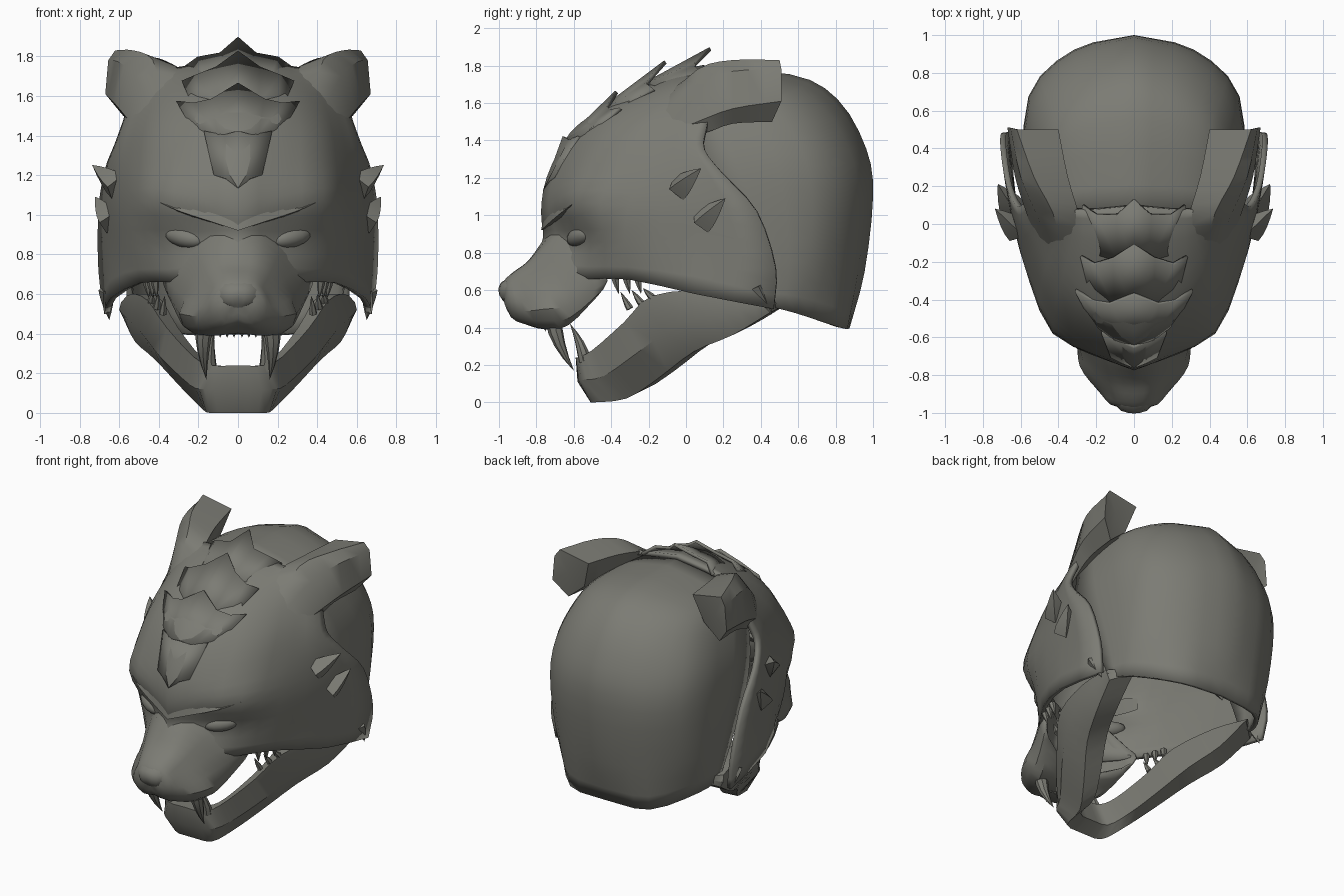
import bpy, bmesh
from mathutils import Vector, Matrix, Euler

if "Cube" in bpy.data.objects:
    bpy.data.objects.remove(bpy.data.objects["Cube"], do_unlink=True)

# One stone-grey colour for the whole helmet
COLOUR = (0.2, 0.2, 0.175, 1)
grey = bpy.data.materials.new("warm stone grey")
grey.use_nodes = True
grey.diffuse_color = COLOUR
shader = next(n for n in grey.node_tree.nodes if n.type == "BSDF_PRINCIPLED")
shader.inputs["Base Color"].default_value = COLOUR
shader.inputs["Roughness"].default_value = 0.7


def spline(points, steps):
    """Resample a path with a Catmull-Rom curve; one step keeps it straight."""
    pts = [Vector(p) for p in points]
    if steps == 1:
        return pts
    ext = [2 * pts[0] - pts[1]] + pts + [2 * pts[-1] - pts[-2]]
    out = []
    for a, b, c, d in zip(ext, ext[1:], ext[2:], ext[3:]):
        for i in range(steps):
            t = i / steps
            out.append(b + (c - a) * t / 2 + (a - b * 2.5 + c * 2 - d / 2) * t * t
                       + (b * 3 - a - c * 3 + d) * t ** 3 / 2)
    return out + [pts[-1]]


def finish(name, bm, thickness=0, angle=0.6):
    """Turn a half mesh into a mirrored, shaded object."""
    bmesh.ops.remove_doubles(bm, verts=bm.verts, dist=0.0005)
    bmesh.ops.recalc_face_normals(bm, faces=bm.faces)
    mesh = bpy.data.meshes.new(name)
    bm.to_mesh(mesh)
    bm.free()
    mesh.materials.append(grey)
    obj = bpy.data.objects.new(name, mesh)
    bpy.context.collection.objects.link(obj)
    mirror = obj.modifiers.new("mirror", "MIRROR")
    mirror.merge_threshold = 0.002
    if thickness:
        shell = obj.modifiers.new("shell", "SOLIDIFY")
        shell.thickness = thickness
        shell.offset = 0
    bpy.ops.object.select_all(action="DESELECT")
    obj.select_set(True)
    bpy.context.view_layer.objects.active = obj
    bpy.ops.object.shade_smooth_by_angle(angle=angle)
    return obj


def loft(name, curves, along=3, across=3, thickness=0, cap=False, closed=False):
    """Skin a surface over a few profile curves."""
    lines = [spline(c, along) for c in curves]
    if cap:
        centre = sum((l[-1] for l in lines), Vector()) / len(lines)
        lines = [l + [centre] for l in lines]
    if closed:
        lines.append(lines[0])
    rows = [spline(r, across) for r in zip(*lines)]
    bm = bmesh.new()
    grid = [[bm.verts.new(p) for p in row] for row in rows]
    for r, s in zip(grid, grid[1:]):
        for i in range(len(r) - 1):
            bm.faces.new((r[i], r[i + 1], s[i + 1], s[i]))
    return finish(name, bm, thickness)


def spike(name, root, tip, radius, sides=8, bend=(0, 0, 0)):
    """Curved tapering fang, tooth or tuft."""
    root, tip, bend = Vector(root), Vector(tip), Vector(bend)
    turn = (tip - root).to_track_quat("Z", "Y")
    bm = bmesh.new()
    bmesh.ops.create_circle(bm, cap_ends=True, radius=radius, segments=sides)
    edge = list(bm.edges)
    for i in range(1, 5):
        t = i / 4
        new = bmesh.ops.extrude_edge_only(bm, edges=edge)["geom"]
        verts = [g for g in new if isinstance(g, bmesh.types.BMVert)]
        edge = [g for g in new if isinstance(g, bmesh.types.BMEdge)]
        for v in verts:
            flat = Vector((v.co.x, v.co.y, 0)).normalized() * radius * (1.02 - t ** 1.5)
            v.co = flat + Vector((0, 0, t * (tip - root).length))
    for v in bm.verts:
        t = v.co.z / (tip - root).length
        v.co = root + turn @ v.co + bend * 4 * t * (1 - t)
    return finish(name, bm)


def ball(name, place, size, turn=(0, 0, 0)):
    bm = bmesh.new()
    matrix = Matrix.LocRotScale(Vector(place), Euler(turn), Vector(size))
    bmesh.ops.create_uvsphere(bm, u_segments=16, v_segments=10, radius=1, matrix=matrix)
    return finish(name, bm)


# Face mask: profiles from bottom to top, running from centre to rear edge
face_centre = [(0, -.8, .72), (0, -.75, .88), (0, -.76, 1.02), (0, -.73, 1.2),
               (0, -.61, 1.43), (0, -.42, 1.57), (0, -.1, 1.74), (0, .1, 1.79)]
face_eye = [(.2, -.68, .68), (.2, -.61, .86), (.2, -.68, 1.04), (.2, -.65, 1.2),
            (.2, -.53, 1.42), (.2, -.37, 1.57), (.2, -.08, 1.71), (.2, .08, 1.75)]
face_brow = [(.32, -.53, .66), (.37, -.5, .86), (.42, -.57, 1.07), (.41, -.5, 1.25),
             (.4, -.38, 1.42), (.36, -.24, 1.56), (.32, -.05, 1.68), (.32, .08, 1.73)]
face_side = [(.48, -.3, .66), (.52, -.32, .86), (.54, -.3, 1.05), (.54, -.2, 1.25),
             (.51, -.12, 1.42), (.47, -.04, 1.55), (.42, .02, 1.66), (.4, .1, 1.74)]
face_cheek = [(.63, .05, .58), (.63, .06, .85), (.64, .06, 1.05), (.62, .03, 1.24),
              (.58, 0, 1.38), (.54, .04, 1.5), (.5, .08, 1.62), (.45, .15, 1.72)]
face_edge = [(.66, .47, .5), (.69, .48, .72), (.69, .38, 1.02), (.66, .2, 1.22),
             (.61, .1, 1.35), (.57, .11, 1.46), (.53, .14, 1.58), (.47, .2, 1.7)]
loft("face_mask", [face_centre, face_eye, face_brow, face_side, face_cheek, face_edge],
     3, 2, thickness=.03)

# Rear skull shell, open at the bottom
skull_centre = [(0, .86, .4), (0, .94, .7), (0, .985, 1.1), (0, .95, 1.35),
                (0, .8, 1.61), (0, .55, 1.74), (0, .02, 1.76)]
skull_back = [(.3, .82, .4), (.3, .87, .7), (.31, .91, 1.1), (.3, .86, 1.35),
              (.28, .72, 1.57), (.26, .5, 1.69), (.25, .02, 1.7)]
skull_side = [(.5, .58, .48), (.53, .65, .75), (.545, .67, 1.1), (.53, .62, 1.33),
              (.47, .5, 1.53), (.42, .36, 1.62), (.38, .02, 1.64)]
skull_front = [(.54, .42, .52), (.56, .32, .75), (.57, .18, 1.05), (.55, .1, 1.27),
               (.5, .05, 1.45), (.45, 0, 1.55), (.4, -.02, 1.6)]
loft("skull_shell", [skull_centre, skull_back, skull_side, skull_front], 3, 3, thickness=.03)

# Muzzle: profiles from nose tip to the cheeks, top centre round to bottom centre
nose_tip = [(0, -.975, .58)]
muzzle = [
    [(0, -.97, .64), (0, -.92, .69), (0, -.84, .75), (0, -.76, .86), (0, -.7, .95)],
    [(.07, -.96, .63), (.09, -.91, .68), (.11, -.83, .74), (.13, -.71, .86), (.14, -.6, .94)],
    [(.12, -.95, .57), (.15, -.89, .59), (.19, -.8, .63), (.26, -.64, .7), (.35, -.48, .74)],
    [(.1, -.95, .51), (.2, -.86, .49), (.28, -.75, .5), (.3, -.62, .52), (.37, -.42, .65)],
    [(.06, -.93, .46), (.14, -.84, .42), (.19, -.74, .4), (.23, -.63, .42), (.3, -.48, .57)],
    [(0, -.94, .48), (0, -.88, .44), (0, -.78, .41), (0, -.69, .42), (0, -.6, .45)],
]
loft("muzzle", [nose_tip + curve for curve in muzzle], 3, 2, thickness=.015)

# Nose pad tapering down to the lip
loft("nose_pad", [
    [(0, -.9, .69), (.06, -.91, .685), (.12, -.88, .65)],
    [(0, -.99, .64), (.07, -.98, .63), (.135, -.92, .6)],
    [(0, -1, .58), (.06, -.985, .56), (.11, -.92, .55)],
    [(0, -.96, .52), (.03, -.95, .52), (.07, -.9, .52)],
], 2, 2, cap=True)

# Brow ridge and eyes
loft("brow_ridge", [
    [(0, -.775, .92), (.15, -.72, .97), (.3, -.66, 1.02), (.43, -.58, 1.08)],
    [(0, -.75, 1.04), (.15, -.7, 1.09), (.3, -.6, 1.13), (.44, -.49, 1.14)],
    [(0, -.7, .93), (.15, -.6, .95), (.3, -.53, .98), (.43, -.48, 1.05)],
], 2, 1, cap=True, closed=True)
ball("eye", (.27, -.57, .885), (.11, .05, .05), (0, -.2, .5))

# Ears: squared horns sweeping back from the forehead
loft("ear", [
    [(.27, -.14, 1.64), (.29, .04, 1.73), (.35, .25, 1.77), (.4, .5, 1.79)],
    [(.38, -.14, 1.58), (.43, .06, 1.78), (.53, .25, 1.83), (.62, .5, 1.83)],
    [(.44, -.14, 1.53), (.52, .06, 1.7), (.6, .25, 1.77), (.655, .51, 1.78)],
    [(.5, -.14, 1.42), (.57, .06, 1.5), (.63, .25, 1.57), (.67, .51, 1.61)],
    [(.46, -.12, 1.4), (.54, .1, 1.44), (.56, .25, 1.49), (.58, .46, 1.5)],
    [(.3, -.1, 1.5), (.4, .08, 1.5), (.43, .25, 1.56), (.46, .46, 1.6)],
], 3, 1, cap=True, closed=True)

# Lower jaw: square-section bar from the chin back to the hinge
jaw_top = [(0, -.59, .24), (.13, -.58, .24), (.22, -.5, .28), (.36, -.33, .43),
           (.46, -.18, .57), (.54, .14, .6), (.59, .43, .56)]
jaw_mid = [(0, -.58, .11), (.17, -.56, .12), (.24, -.44, .14), (.39, -.24, .28),
           (.5, -.04, .42), (.565, .2, .48), (.6, .45, .52)]
jaw_low = [(0, -.51, 0), (.14, -.49, 0), (.18, -.32, .02), (.28, -.16, .12),
           (.42, .04, .27), (.52, .25, .36), (.58, .45, .48)]


def inward(path, scale, back, lift):
    return [(x * scale, y + back, z + lift) for x, y, z in path]


loft("lower_jaw", [jaw_top, jaw_mid, jaw_low, inward(jaw_low, .8, .1, .05),
                   inward(jaw_top, .84, .1, 0)], 3, 1, cap=True, closed=True)

# Fangs and small teeth
spike("upper_fang", (.17, -.71, .45), (.16, -.6, .17), .045, bend=(.01, -.02, 0))
spike("lower_fang", (.14, -.54, .22), (.12, -.62, .42), .035, bend=(.01, .01, 0))
for i in range(3):
    y = -.38 + i * .06
    spike("upper_back_tooth", (.42 + i * .02, y, .67), (.41 + i * .02, y + .02, .58), .022, 6)
    spike("lower_back_tooth", (.38 + i * .03, y + .08, .5 + i * .03),
          (.37 + i * .03, y + .03, .59 + i * .01), .02, 6)
    spike("front_tooth", (.02 + i * .035, -.76, .43), (.02 + i * .035, -.75, .38), .018, 6)

# Jagged crest: three overlapping tiers, each rising from front edge to rear points
loft("crest_rear", [
    [(0, -.22, 1.7), (.08, -.2, 1.7), (.16, -.17, 1.69), (.25, -.15, 1.66)],
    [(0, .13, 1.89), (.09, .05, 1.81), (.2, .05, 1.79), (.27, .1, 1.74)],
], 1, 1, thickness=.02)
loft("crest_middle", [
    [(0, -.47, 1.55), (.1, -.44, 1.55), (.2, -.38, 1.56), (.24, -.33, 1.58)],
    [(0, -.11, 1.82), (.11, -.18, 1.74), (.21, -.21, 1.7), (.28, -.17, 1.67)],
], 1, 1, thickness=.02)
loft("crest_front", [
    [(0, -.64, 1.4), (.1, -.61, 1.4), (.18, -.55, 1.42), (.24, -.48, 1.45)],
    [(0, -.37, 1.66), (.13, -.42, 1.58), (.22, -.4, 1.56), (.31, -.35, 1.57)],
], 1, 1, thickness=.02)
loft("forehead_stripe", [
    [(0, -.755, 1.13), (.06, -.73, 1.18), (.12, -.7, 1.2)],
    [(0, -.65, 1.42), (.07, -.62, 1.4), (.17, -.57, 1.42)],
], 1, 1, thickness=.02)

# Cheek fur points
spike("upper_cheek_tuft", (.61, -.04, 1.14), (.735, .08, 1.25), .07, 4)
spike("middle_cheek_tuft", (.64, .08, .96), (.72, .21, 1.09), .07, 4)
spike("lower_cheek_tuft", (.665, .38, .62), (.65, .46, .47), .04, 4)
